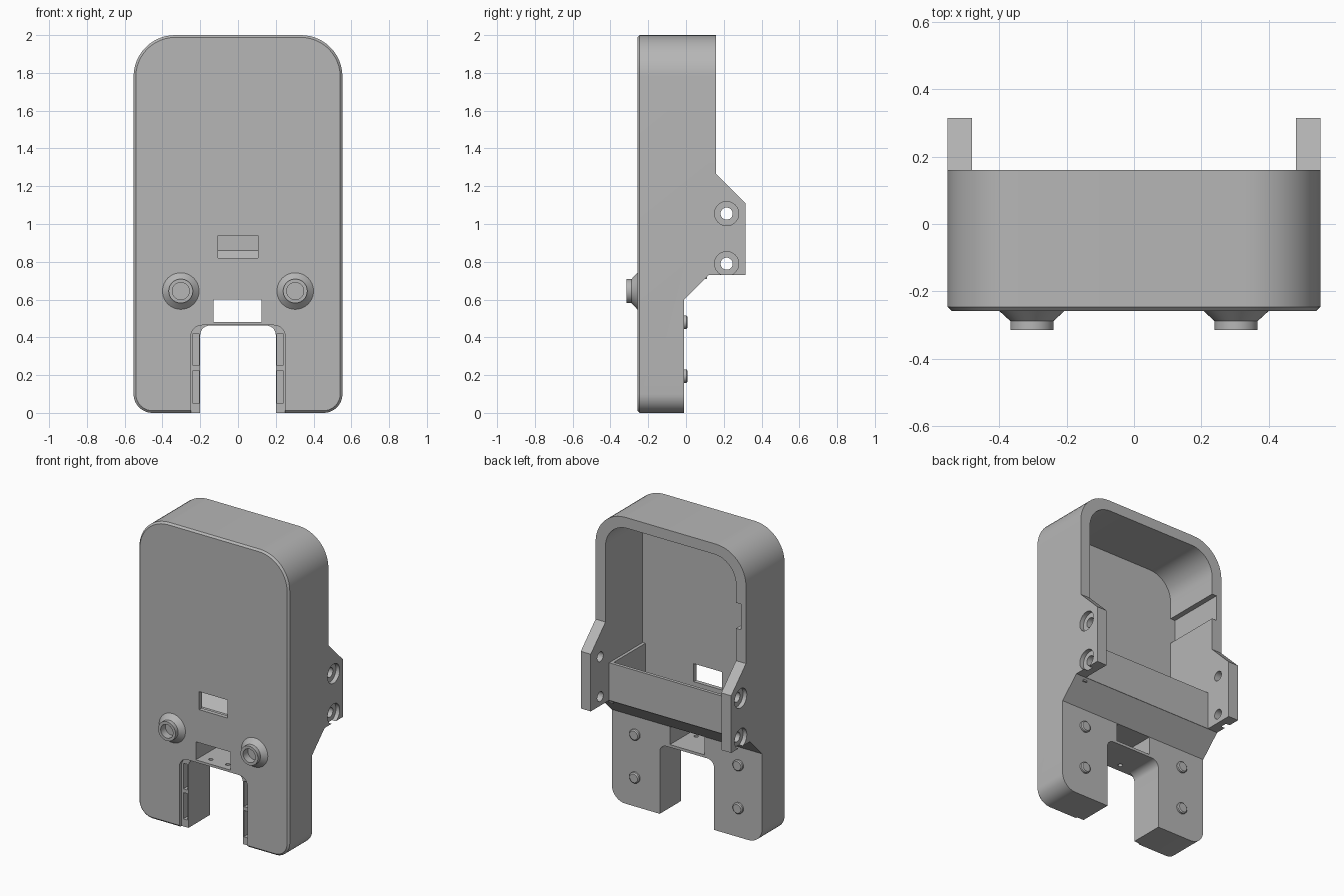
import bpy, bmesh, math
from mathutils import Vector

cube = bpy.data.objects.get("Cube")
if cube:
    bpy.data.objects.remove(cube, do_unlink=True)

grey = bpy.data.materials.new("plain grey")
grey.use_nodes = True
colour = (0.47, 0.47, 0.47, 1)
grey.diffuse_color = colour
grey.node_tree.nodes["Principled BSDF"].inputs["Base Color"].default_value = colour


def make(name, bm):
    bmesh.ops.recalc_face_normals(bm, faces=bm.faces)
    mesh = bpy.data.meshes.new(name)
    bm.to_mesh(mesh)
    bm.free()
    mesh.materials.append(grey)
    ob = bpy.data.objects.new(name, mesh)
    bpy.context.collection.objects.link(ob)
    return ob


def prism(name, points, axis, lo, hi, chamfer=0):
    """Extrude a 2D outline along x (points are y,z) or y (points are x,z)."""
    bm = bmesh.new()

    def at(p, d):
        return (d, p[0], p[1]) if axis == "x" else (p[0], d, p[1])
    face = bm.faces.new([bm.verts.new(at(p, lo)) for p in points])
    ext = bmesh.ops.extrude_face_region(bm, geom=[face], use_keep_orig=True)
    shift = Vector((hi - lo, 0, 0)) if axis == "x" else Vector((0, hi - lo, 0))
    bmesh.ops.translate(bm, vec=shift, verts=[g for g in ext["geom"] if isinstance(g, bmesh.types.BMVert)])
    bmesh.ops.recalc_face_normals(bm, faces=bm.faces)
    if chamfer:
        bmesh.ops.bevel(bm, geom=list(face.edges), offset=chamfer, segments=1, affect="EDGES")
    return make(name, bm)


def rounded(x0, x1, z0, z1, bottom=0, top=0, steps=12):
    """Rectangle outline with separate bottom and top corner radii."""
    pts = []
    for x, z, sx, sz, r, start in ((x1, z0, -1, 1, bottom, 270), (x1, z1, -1, -1, top, 0),
                                   (x0, z1, 1, -1, top, 90), (x0, z0, 1, 1, bottom, 180)):
        if not r:
            pts.append((x, z))
            continue
        for i in range(steps + 1):
            a = math.radians(start + 90 * i / steps)
            pts.append((x + sx * r + r * math.cos(a), z + sz * r + r * math.sin(a)))
    return pts


def block(name, x0, x1, y0, y1, z0, z1, bottom=0, top=0):
    return prism(name, rounded(x0, x1, z0, z1, bottom, top), "y", y0, y1)


def rod(name, axis, centre, radius, lo, hi, sides=32):
    turn = [math.tau * i / sides for i in range(sides)]
    pts = [(centre[0] + radius * math.cos(a), centre[1] + radius * math.sin(a)) for a in turn]
    return prism(name, pts, axis, lo, hi)


def lathe(name, profile, x, z, steps=40):
    """Turn a (radius, y) profile about a front-to-back axis."""
    bm = bmesh.new()
    vs = [bm.verts.new((x + r, y, z)) for r, y in profile]
    edges = [bm.edges.new(pair) for pair in zip(vs, vs[1:])]
    bmesh.ops.spin(bm, geom=vs + edges, cent=(x, 0, z), axis=(0, 1, 0),
                   angle=math.tau, steps=steps)
    bmesh.ops.remove_doubles(bm, verts=bm.verts, dist=0.0001)
    return make(name, bm)


def combine(target, tool, operation="DIFFERENCE"):
    mod = target.modifiers.new("cut", "BOOLEAN")
    mod.operation, mod.solver, mod.object = operation, "EXACT", tool
    bpy.context.view_layer.objects.active = target
    bpy.ops.object.modifier_apply(modifier=mod.name)
    bpy.data.objects.remove(tool, do_unlink=True)


# Outer shell: rounded front outline combined with the stepped side outline
body = prism("body", rounded(-0.553, 0.553, 0, 2, 0.1, 0.22), "y", -0.258, 0.4, chamfer=0.012)
side = [(-0.4, -0.1), (-0.01, -0.1), (-0.01, 0.6), (0.12, 0.73), (0.315, 0.73),
        (0.315, 1.11), (0.16, 1.265), (0.16, 2.1), (-0.4, 2.1)]
combine(body, prism("side_outline", side, "x", -0.7, 0.7), "INTERSECT")

# Open rear cavity with a sloped floor and a low rear wall between the ears
cavity = block("cavity", -0.48, 0.48, -0.23, 0.5, 0.4, 1.93, top=0.16)
inner = [(-0.4, 0.72), (-0.04, 0.72), (0.1, 0.86), (0.1, 0.98), (0.122, 0.98),
         (0.122, 0.3), (0.6, 0.3), (0.6, 2.1), (-0.4, 2.1)]
combine(cavity, prism("inner_outline", inner, "x", -0.7, 0.7), "INTERSECT")
combine(body, cavity)

# Recess in one side wall
combine(body, block("wall_recess", -0.515, -0.4, -0.229, 0.3, 1.48, 1.65))

# Front windows and the gap between the legs
combine(body, block("upper_window", -0.105, 0.105, -0.4, -0.15, 0.82, 0.94))
combine(body, block("lower_window", -0.13, 0.125, -0.4, 0.2, 0.48, 0.6))
combine(body, block("leg_gap", -0.2, 0.2, -0.4, 0.2, -0.2, 0.462, top=0.05))
combine(body, block("leg_gap_step", -0.25, 0.25, -0.4, -0.235, -0.2, 0.464, top=0.06))

# Pockets in the stepped edges of the legs
for s in (-1, 1):
    for z0, z1 in ((0.05, 0.225), (0.25, 0.42)):
        xs = sorted((s * 0.207, s * 0.238))
        combine(body, block("leg_pocket", *xs, -0.3, -0.12, z0, z1))

# Small holes through the strip under the lower window
for x in (-0.06, 0.065):
    bm = bmesh.new()
    bmesh.ops.create_cone(bm, cap_ends=True, segments=20, radius1=0.014, radius2=0.014, depth=0.08)
    bmesh.ops.translate(bm, vec=(x, -0.2, 0.47), verts=bm.verts)
    combine(body, make("strip_hole", bm))

# Counterbored screw holes in the ears
for s in (-1, 1):
    for z in (0.79, 1.055):
        combine(body, rod("screw_hole", "x", (0.215, z), 0.032, *sorted((s * 0.4, s * 0.7))))
        combine(body, rod("counterbore", "x", (0.215, z), 0.064, *sorted((s * 0.525, s * 0.7))))

parts = [body]

# Rib along the lower cavity wall
parts.append(block("cavity_rib", 0.46, 0.49, -0.235, 0.11, 0.71, 0.98))

# Front sockets and rear pegs
socket = [(0, -0.265), (0.045, -0.265), (0.045, -0.315), (0.064, -0.315),
          (0.064, -0.288), (0.098, -0.257), (0.098, -0.25)]
peg = [(0, 0.008), (0.029, 0.008), (0.036, 0.002), (0.036, -0.02)]
for s, label in ((-1, "right"), (1, "left")):
    parts.append(lathe(label + "_socket", socket, s * 0.303, 0.645))
    for z, level in ((0.195, "lower"), (0.48, "upper")):
        parts.append(lathe(f"{label}_{level}_peg", peg, s * 0.38, z))

# Smooth curves while keeping hard edges
bpy.ops.object.select_all(action="DESELECT")
for ob in parts:
    ob.select_set(True)
bpy.context.view_layer.objects.active = body
bpy.ops.object.shade_smooth_by_angle(angle=math.radians(25))
